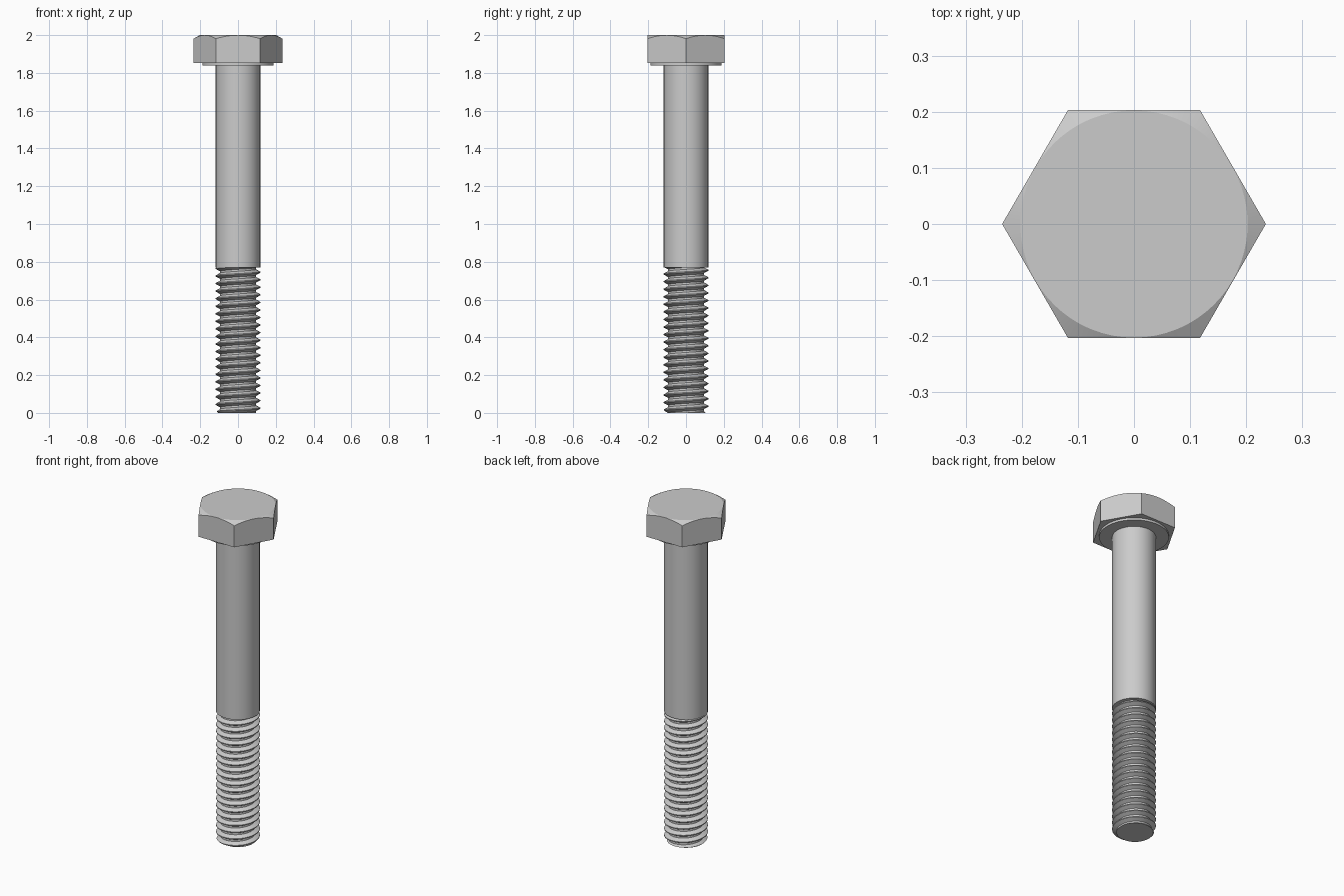
import bpy, bmesh
from math import cos, sin, pi, tan, radians, hypot

if "Cube" in bpy.data.objects:
    bpy.data.objects.remove(bpy.data.objects["Cube"])

SHANK_R, ROOT_R, PITCH, THREAD_TOP = 0.118, 0.095, 0.04, 0.77
SEG = 64


def finish(bm, name, angle=30):
    bmesh.ops.remove_doubles(bm, verts=bm.verts, dist=1e-5)
    bmesh.ops.recalc_face_normals(bm, faces=bm.faces)
    me = bpy.data.meshes.new(name)
    bm.to_mesh(me)
    bm.free()
    ob = bpy.data.objects.new(name, me)
    bpy.context.collection.objects.link(ob)
    bpy.ops.object.select_all(action='DESELECT')
    ob.select_set(True)
    bpy.context.view_layer.objects.active = ob
    bpy.ops.object.shade_smooth_by_angle(angle=radians(angle))
    return ob


def loft(bm, rings):
    """Join closed rings of points with quads and cap both ends."""
    rows = [[bm.verts.new(p) for p in ring] for ring in rings]
    n = len(rows[0])
    for a, b in zip(rows, rows[1:]):
        for i in range(n):
            j = (i + 1) % n
            bm.faces.new((a[i], a[j], b[j], b[i]))
    bm.faces.new(rows[0][::-1])
    bm.faces.new(rows[-1])


def circle(r, z):
    return [(r * cos(2 * pi * i / SEG), r * sin(2 * pi * i / SEG), z) for i in range(SEG)]


# Hexagon head, its top corners cut by a 30 degree cone
R, CHAMFER_R, STEPS = 0.235, 0.2025, 12
outline = []
for k in range(6):
    a, b = k * pi / 3, (k + 1) * pi / 3
    for s in range(STEPS):
        t = s / STEPS
        outline.append((R * (cos(a) * (1 - t) + cos(b) * t),
                        R * (sin(a) * (1 - t) + sin(b) * t)))
bm = bmesh.new()
loft(bm, [
    [(x, y, 1.853) for x, y in outline],
    [(x, y, 2 - (hypot(x, y) - CHAMFER_R) * tan(radians(30))) for x, y in outline],
    [(x * CHAMFER_R / hypot(x, y), y * CHAMFER_R / hypot(x, y), 2) for x, y in outline],
])
finish(bm, "hex_head", 20)

# Washer face under the head
bm = bmesh.new()
loft(bm, [circle(0.188, 1.84), circle(0.188, 1.853)])
finish(bm, "washer_face")

# Plain shank
bm = bmesh.new()
loft(bm, [circle(SHANK_R, THREAD_TOP), circle(SHANK_R, 1.845)])
finish(bm, "shank")

# Helical thread: rows follow the helix and are clamped at both ends
PROFILE = [(0, ROOT_R), (0.25, ROOT_R), (0.56, SHANK_R), (0.69, SHANK_R), (1, ROOT_R)]


def thread_radius(z, theta):
    u = (z / PITCH - theta / (2 * pi)) % 1
    for (u0, r0), (u1, r1) in zip(PROFILE, PROFILE[1:]):
        if u <= u1:
            r = r0 + (r1 - r0) * (u - u0) / (u1 - u0)
            break
    return min(r, 0.104 + z)          # lead-in chamfer at the tip


levels = [k + u for k in range(-2, 22) for u, _ in PROFILE[:-1]]
bm = bmesh.new()
columns = []
for i in range(SEG + 1):
    th = 2 * pi * i / SEG
    col = []
    for lv in levels:
        z = min(max((lv + th / (2 * pi)) * PITCH, 0), THREAD_TOP)
        r = thread_radius(z, th)
        col.append(bm.verts.new((r * cos(th), r * sin(th), z)))
    columns.append(col)
for a, b in zip(columns, columns[1:]):
    for j in range(len(levels) - 1):
        bm.faces.new((a[j], b[j], b[j + 1], a[j + 1]))
bmesh.ops.remove_doubles(bm, verts=bm.verts, dist=1e-5)
bmesh.ops.holes_fill(bm, edges=[e for e in bm.edges if e.is_boundary], sides=0)
finish(bm, "thread", 25)
